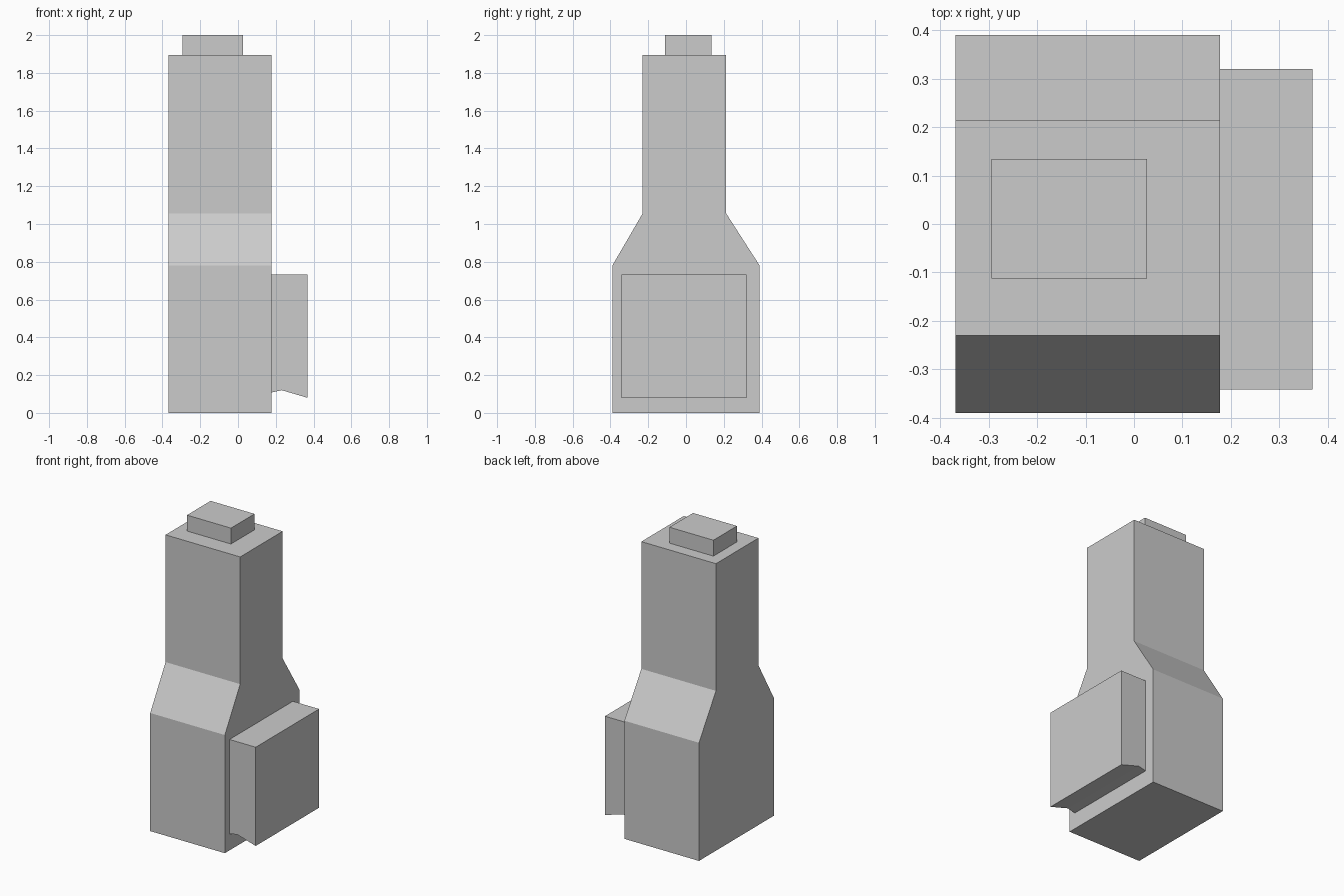
import bpy, bmesh
from mathutils import Vector

if "Cube" in bpy.data.objects:
    bpy.data.objects.remove(bpy.data.objects["Cube"])


def prism(name, outline, depth):
    """Extrude a closed 3D outline along the depth vector."""
    bm = bmesh.new()
    face = bm.faces.new([bm.verts.new(p) for p in outline])
    ret = bmesh.ops.extrude_face_region(bm, geom=[face], use_keep_orig=True)
    verts = [v for v in ret["geom"] if isinstance(v, bmesh.types.BMVert)]
    bmesh.ops.translate(bm, verts=verts, vec=Vector(depth))
    bmesh.ops.recalc_face_normals(bm, faces=bm.faces[:])
    mesh = bpy.data.meshes.new(name)
    bm.to_mesh(mesh)
    bm.free()
    obj = bpy.data.objects.new(name, mesh)
    bpy.context.collection.objects.link(obj)
    return obj


# Main body: wide base, sloped shoulders, narrow upper stack
body = [(-0.39, 0), (0.39, 0), (0.39, 0.78), (0.213, 1.055),
        (0.213, 1.895), (-0.23, 1.895), (-0.23, 1.055), (-0.39, 0.78)]
prism("chimney_body", [(-0.368, y, z) for y, z in body], (0.545, 0, 0))

# Small flue block on top
flue = [(-0.294, -0.112), (0.027, -0.112), (0.027, 0.134), (-0.294, 0.134)]
prism("flue_cap", [(x, y, 1.895) for x, y in flue], (0, 0, 0.105))

# Side box with a bent underside
side = [(0.177, 0.108), (0.232, 0.12), (0.368, 0.08), (0.368, 0.732), (0.177, 0.732)]
prism("side_box", [(x, -0.341, z) for x, z in side], (0, 0.661, 0))
